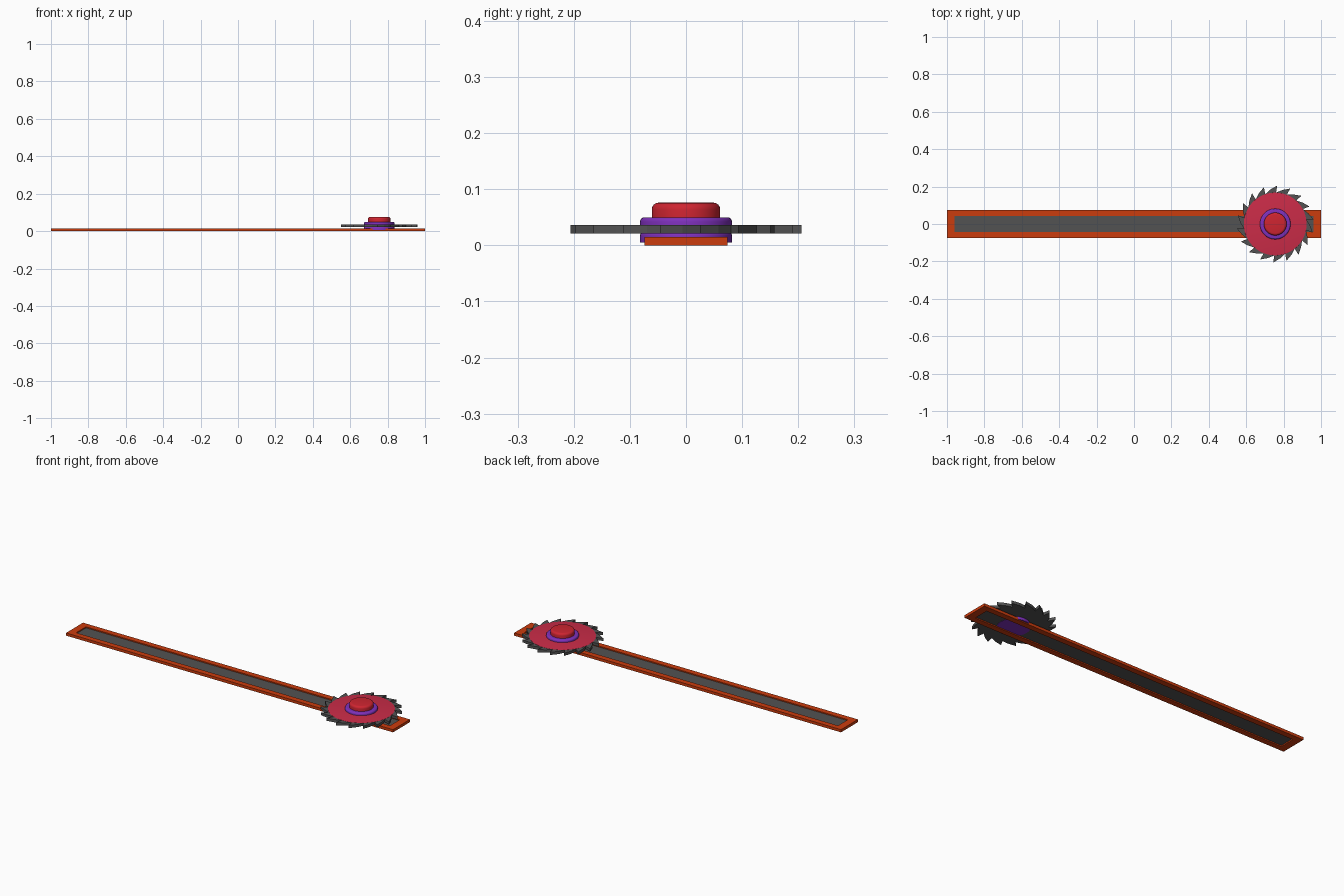
import bpy, bmesh
from math import sin, cos, pi, radians

if "Cube" in bpy.data.objects:
    bpy.data.objects.remove(bpy.data.objects["Cube"])

CX = 0.755  # blade axis


def material(name, rgb):
    m = bpy.data.materials.new(name)
    m.diffuse_color = (*rgb, 1)
    m.use_nodes = True
    m.node_tree.nodes["Principled BSDF"].inputs["Base Color"].default_value = m.diffuse_color
    return m


ORANGE = material("orange", (0.60, 0.045, 0.004))
GREY = material("dark_grey", (0.085, 0.085, 0.085))
CRIMSON = material("crimson", (0.60, 0.025, 0.065))
RED = material("red", (0.62, 0.018, 0.03))
PURPLE = material("purple", (0.21, 0.03, 0.50))


def finish(name, bm, mat, smooth=False):
    bmesh.ops.recalc_face_normals(bm, faces=bm.faces)
    me = bpy.data.meshes.new(name)
    bm.to_mesh(me)
    bm.free()
    ob = bpy.data.objects.new(name, me)
    bpy.context.collection.objects.link(ob)
    me.materials.append(mat)
    if smooth:
        bpy.ops.object.select_all(action='DESELECT')
        ob.select_set(True)
        bpy.context.view_layer.objects.active = ob
        bpy.ops.object.shade_smooth_by_angle(angle=radians(35))
    return ob


def prism(name, outline, z0, z1, mat):
    bm = bmesh.new()
    face = bm.faces.new([bm.verts.new((x, y, z0)) for x, y in outline])
    ext = bmesh.ops.extrude_face_region(bm, geom=[face], use_keep_orig=True)
    for v in ext["geom"]:
        if isinstance(v, bmesh.types.BMVert):
            v.co.z = z1
    return finish(name, bm, mat)


def disc(name, r, z0, z1, round_r, mat, n=48):
    # Cylinder with a rounded top edge
    profile = [(r, z0)] + [(r - round_r + round_r * cos(a), z1 - round_r + round_r * sin(a))
                           for a in [i * pi / 8 for i in range(5)]]
    bm = bmesh.new()
    rings = [[bm.verts.new((CX + pr * cos(2 * pi * i / n), pr * sin(2 * pi * i / n), z))
              for i in range(n)] for pr, z in profile]
    for a, b in zip(rings, rings[1:]):
        for i in range(n):
            j = (i + 1) % n
            bm.faces.new((a[i], a[j], b[j], b[i]))
    bm.faces.new(rings[0])
    bm.faces.new(rings[-1])
    return finish(name, bm, mat, True)


# Rectangular frame of the track
bm = bmesh.new()
sx, sy = (1, -1, -1, 1), (1, 1, -1, -1)
loops = [[bm.verts.new((x * a, y * b, z)) for a, b in zip(sx, sy)]
         for x, y, z in ((1, 0.074, 0), (1, 0.074, 0.015), (0.96, 0.043, 0.015), (0.96, 0.043, 0))]
for k in range(4):
    a, b = loops[k], loops[(k + 1) % 4]
    for i in range(4):
        j = (i + 1) % 4
        bm.faces.new((a[i], a[j], b[j], b[i]))
finish("track_frame", bm, ORANGE)

# Recessed panel inside the frame
prism("track_panel", [(0.96 * a, 0.043 * b) for a, b in zip(sx, sy)], 0.006, 0.009, GREY)

# Saw blade with raked teeth
TEETH = 18
outline = []
for i in range(TEETH):
    t = radians(87) + 2 * pi * i / TEETH
    for r, off in ((0.168, 1.5), (0.206, 0), (0.186, 11)):
        a = t + radians(off)
        outline.append((CX + r * cos(a), r * sin(a)))
prism("saw_blade", outline, 0.021, 0.036, GREY)

# Coloured face on top of the blade, hub and cap
disc("blade_face", 0.168, 0.030, 0.0366, 0.0003, CRIMSON)
disc("lower_hub", 0.082, 0.005, 0.023, 0.006, PURPLE)
disc("upper_hub", 0.082, 0.034, 0.050, 0.008, PURPLE)
disc("hub_cap", 0.061, 0.045, 0.076, 0.012, RED)
